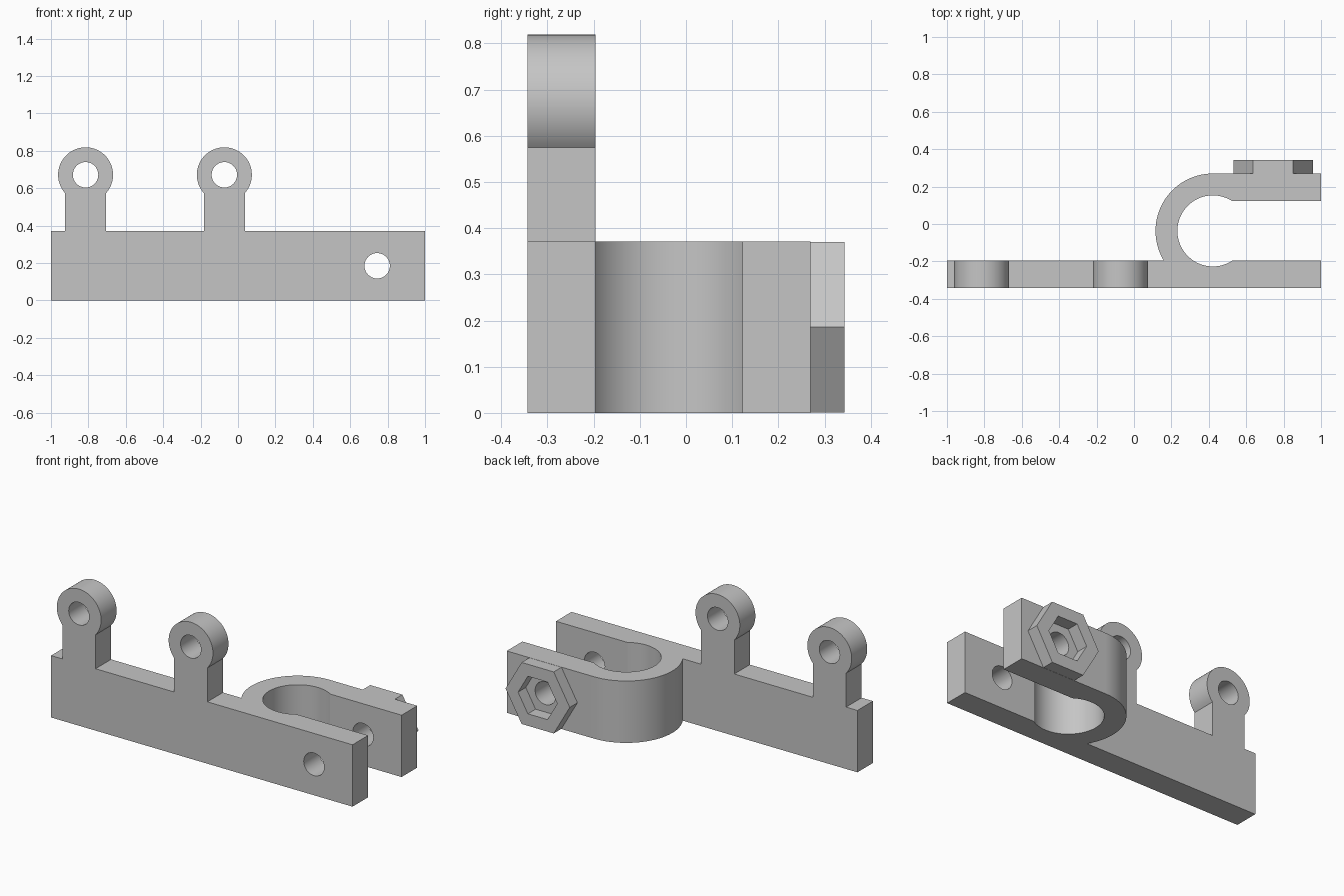
import bpy, bmesh, math
from mathutils import Vector

old = bpy.data.objects.get("Cube")
if old:
    bpy.data.objects.remove(old, do_unlink=True)

# Single grey material
grey = bpy.data.materials.new("Plain grey")
grey.use_nodes = True
col = (0.56, 0.56, 0.56, 1)
grey.diffuse_color = col
grey.node_tree.nodes["Principled BSDF"].inputs["Base Color"].default_value = col


def arc(cx, cy, r, a0, a1, n):
    """Points on an arc, angles in degrees, both ends included."""
    return [(cx + r * math.cos(math.radians(a0 + (a1 - a0) * i / n)),
             cy + r * math.sin(math.radians(a0 + (a1 - a0) * i / n)))
            for i in range(n + 1)]


def ring(cx, cy, r, n):
    return arc(cx, cy, r, 0, 360, n)[:-1]


def prism(name, pts, axis, lo, hi):
    """Extrude a closed profile along z (xy profile) or y (xz profile)."""
    place = (lambda a, b, t: (a, b, t)) if axis == "z" else (lambda a, b, t: (a, t, b))
    bm = bmesh.new()
    face = bm.faces.new([bm.verts.new(place(a, b, lo)) for a, b in pts])
    new = bmesh.ops.extrude_face_region(bm, geom=[face])["geom"]
    bmesh.ops.translate(bm, vec=Vector(place(0, 0, hi - lo)),
                        verts=[v for v in new if isinstance(v, bmesh.types.BMVert)])
    bmesh.ops.recalc_face_normals(bm, faces=bm.faces)
    mesh = bpy.data.meshes.new(name)
    bm.to_mesh(mesh)
    bm.free()
    mesh.materials.append(grey)
    obj = bpy.data.objects.new(name, mesh)
    bpy.context.collection.objects.link(obj)
    return obj


def cut(obj, pts, lo=-0.6, hi=0.6):
    """Cut a y-directed opening through a part, then drop the cutter."""
    cutter = prism("cutter", pts, "y", lo, hi)
    cutter.hide_render = True
    mod = obj.modifiers.new("opening", "BOOLEAN")
    mod.operation = "DIFFERENCE"
    mod.solver = "EXACT"
    mod.object = cutter
    dg = bpy.context.evaluated_depsgraph_get()
    mesh = bpy.data.meshes.new_from_object(obj.evaluated_get(dg))
    obj.modifiers.clear()
    obj.data = mesh
    bpy.data.objects.remove(cutter, do_unlink=True)


FRONT, BAR_BACK, ARM_IN, ARM_OUT, BACK = -0.343, -0.196, 0.122, 0.27, 0.343
HEIGHT = 0.371
CX, CY, R_IN, R_OUT = 0.422, -0.037, 0.19, 0.307
BOLT_X, BOLT_Z, HOLE = 0.744, HEIGHT / 2, 0.068

# Long bar with the C-shaped clamp and its free arm, as one profile
a_in = math.degrees(math.asin((ARM_IN - CY) / R_IN))
a_out = math.degrees(math.asin((CY - BAR_BACK) / R_OUT))
profile = [(-1, FRONT), (1, FRONT), (1, BAR_BACK)]
profile += arc(CX, CY, R_IN, -a_in, a_in - 360, 56)
profile += [(1, ARM_IN), (1, ARM_OUT)]
profile += arc(CX, CY, R_OUT, 90, 180 + a_out, 36)
profile += [(-1, BAR_BACK)]
clamp = prism("clamp_bar", profile, "z", 0, HEIGHT)
cut(clamp, ring(BOLT_X, BOLT_Z, HOLE, 40))
parts = [clamp]

# Two upright eyelets on necks
EYE_Z, EYE_R, NECK = 0.672, 0.147, 0.11
a_neck = math.degrees(math.acos(NECK / EYE_R))
for name, x in (("right_eyelet", -0.815), ("middle_eyelet", -0.073)):
    outline = [(x - NECK, HEIGHT), (x + NECK, HEIGHT)]
    outline += arc(x, EYE_Z, EYE_R, -a_neck, 180 + a_neck, 56)
    eye = prism(name, outline, "y", FRONT, BAR_BACK)
    cut(eye, ring(x, EYE_Z, HOLE, 40))
    parts.append(eye)

# Hexagonal nut holder with a hexagonal pocket
holder = prism("nut_holder", ring(BOLT_X, BOLT_Z, 0.213, 6), "y", ARM_OUT, BACK)
cut(holder, ring(BOLT_X, BOLT_Z, 0.13, 6))
parts.append(holder)

# Smooth the curved walls, keep the edges sharp
bpy.ops.object.select_all(action="DESELECT")
for obj in parts:
    obj.select_set(True)
bpy.context.view_layer.objects.active = clamp
bpy.ops.object.shade_smooth_by_angle(angle=math.radians(25))
